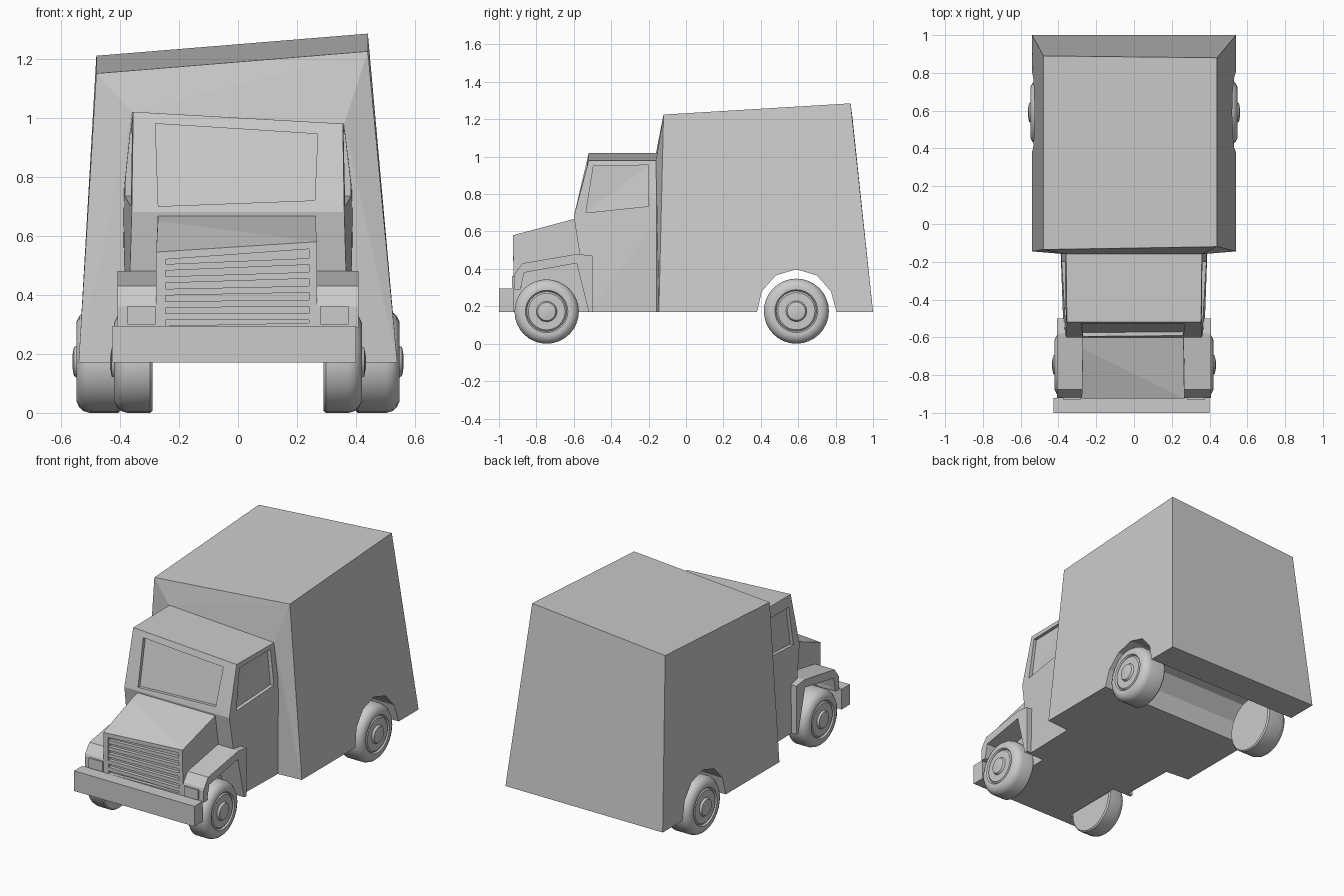
import bpy, bmesh, math

if "Cube" in bpy.data.objects:
    bpy.data.objects.remove(bpy.data.objects["Cube"])


def finish(name, bm, smooth=False):
    bmesh.ops.recalc_face_normals(bm, faces=bm.faces)
    me = bpy.data.meshes.new(name)
    bm.to_mesh(me)
    bm.free()
    ob = bpy.data.objects.new(name, me)
    bpy.context.collection.objects.link(ob)
    if smooth:
        bpy.ops.object.select_all(action='DESELECT')
        ob.select_set(True)
        bpy.context.view_layer.objects.active = ob
        bpy.ops.object.shade_smooth_by_angle(angle=math.radians(35))
    return ob


def hull(name, pts):
    """Convex solid around a few corner points."""
    bm = bmesh.new()
    vs = [bm.verts.new(p) for p in pts]
    r = bmesh.ops.convex_hull(bm, input=vs)
    loose = [v for v in bm.verts if not v.link_faces]
    bmesh.ops.delete(bm, geom=loose, context='VERTS')
    bmesh.ops.dissolve_limit(bm, angle_limit=0.02, verts=bm.verts, edges=bm.edges)
    return finish(name, bm)


def block(name, x, y, z):
    return hull(name, [(a, b, c) for a in x for b in y for c in z])


def extrude_x(name, profile, x0, x1):
    """Side profile of (y, z) points extruded across x."""
    bm = bmesh.new()
    f = bm.faces.new([bm.verts.new((x0, y, z)) for y, z in profile])
    g = bmesh.ops.extrude_face_region(bm, geom=[f])['geom']
    bmesh.ops.translate(bm, vec=(x1 - x0, 0, 0),
                        verts=[v for v in g if isinstance(v, bmesh.types.BMVert)])
    return finish(name, bm)


def cut(ob, cutter):
    m = ob.modifiers.new("cut", 'BOOLEAN')
    m.operation, m.solver, m.object = 'DIFFERENCE', 'EXACT', cutter
    cutter.hide_render = True
    cutter.hide_set(True)


# Cargo box: leaning walls, tilted roof, front kinked back near the top
box = hull("cargo_box", [
    (-.54, -.145, .17), (.54, -.145, .17), (-.54, 1, .17), (.54, 1, .17),
    (-.36, -.16, .17), (.36, -.16, .17), (-.36, -.16, 1.02), (.36, -.16, .98),
    (-.48, -.135, 1.15), (.44, -.12, 1.225), (-.48, .89, 1.21), (.44, .88, 1.285)])

# Rear wheel arch channel
arch = extrude_x("rear_arch_cutter", [
    (.38, .1), (.38, .17), (.405, .28), (.48, .365), (.59, .398),
    (.70, .365), (.775, .28), (.805, .17), (.805, .1)], -.7, .7)
cut(box, arch)

# Cab with a slanted roof
cab_pts = []
for s, zt in ((-1, 1.02), (1, .98)):
    cab_pts += [(s * .375, -.52, .17), (s * .385, -.1, .17), (s * .36, -.60, .68),
                (s * .39, -.1, .73), (s * .355, -.52, zt), (s * .36, -.1, zt)]
cab = hull("cab", cab_pts)

# Windscreen and side window recesses
pts = []
for x, z in ((-.28, .98), (.27, .945), (.26, .72), (-.27, .70)):
    y = -.60 + .08 * (z - .68) / .33
    pts += [(x, y - .1, z), (x, y + .02, z)]
cut(cab, hull("windscreen_cutter", pts))
for s in (-1, 1):
    pts = []
    for y, z in ((-.495, .95), (-.20, .955), (-.20, .735), (-.535, .70)):
        x = .358 + (y + .58) / .45 * .03 * (1 - (z - .73) / .26)
        pts += [(s * (x - .02), y, z), (s * (x + .1), y, z)]
    cut(cab, hull("side_window_cutter", pts))

# Bonnet with a lopsided front edge
pts = []
for x, zf in ((-.277, .545), (.267, .58)):
    pts += [(x, -.92, .17), (x, -.925, zf), (x * .98, -.66, .65),
            (x * .98, -.55, .68), (x, -.50, .17)]
hood = hull("bonnet", pts)

# Grille recess and slats
pts = [(x, y, z) for x, z in ((-.245, .52), (.24, .555), (.24, .305), (-.245, .295))
       for y in (-1.05, -.90)]
cut(hood, hull("grille_cutter", pts))
for i in range(5):
    zl, zr = .325 + .042 * i, .325 + .047 * i
    hull("grille_slat", [(x, y, z + d) for x, z in ((-.246, zl), (.241, zr))
                         for y in (-.922, -.895) for d in (-.011, .011)])

# Bumper
block("bumper", (-.425, .40), (-1, -.92), (.17, .295))

# Front wings and headlights
wing = [(-.92, .36), (-.915, .375), (-.875, .43), (-.58, .48), (-.50, .47), (-.50, .17),
        (-.52, .17), (-.585, .43), (-.865, .38), (-.885, .29), (-.92, .29)]
for s in (-1, 1):
    extrude_x("front_wing", wing, s * .25, s * .408)
    block("headlight", (s * .28, s * .375), (-.93, -.88), (.30, .362))


# Wheels: lathed profile of (x offset, radius)
def wheel(name, s, x, y, r, w):
    prof = [(-w, 0), (-w, .96), (-w + .008, 1), (-.045, 1), (-.025, .965), (-.01, .89),
            (0, .77), (-.002, .66), (-.012, .62), (-.004, .57), (-.004, .32),
            (.008, .28), (.013, .12), (.013, 0)]
    bm = bmesh.new()
    vs = [bm.verts.new((s * (x + a), y, r + b * r)) for a, b in prof]
    es = [bm.edges.new(p) for p in zip(vs, vs[1:])]
    bmesh.ops.spin(bm, geom=vs + es, cent=(0, y, r), axis=(1, 0, 0),
                   angle=2 * math.pi, steps=32)
    bmesh.ops.remove_doubles(bm, verts=bm.verts, dist=1e-4)
    finish(name, bm, True)


for s in (-1, 1):
    wheel("front_wheel", s, .42, -.745, .172, .13)
    wheel("rear_wheel", s, .548, .59, .174, .15)
